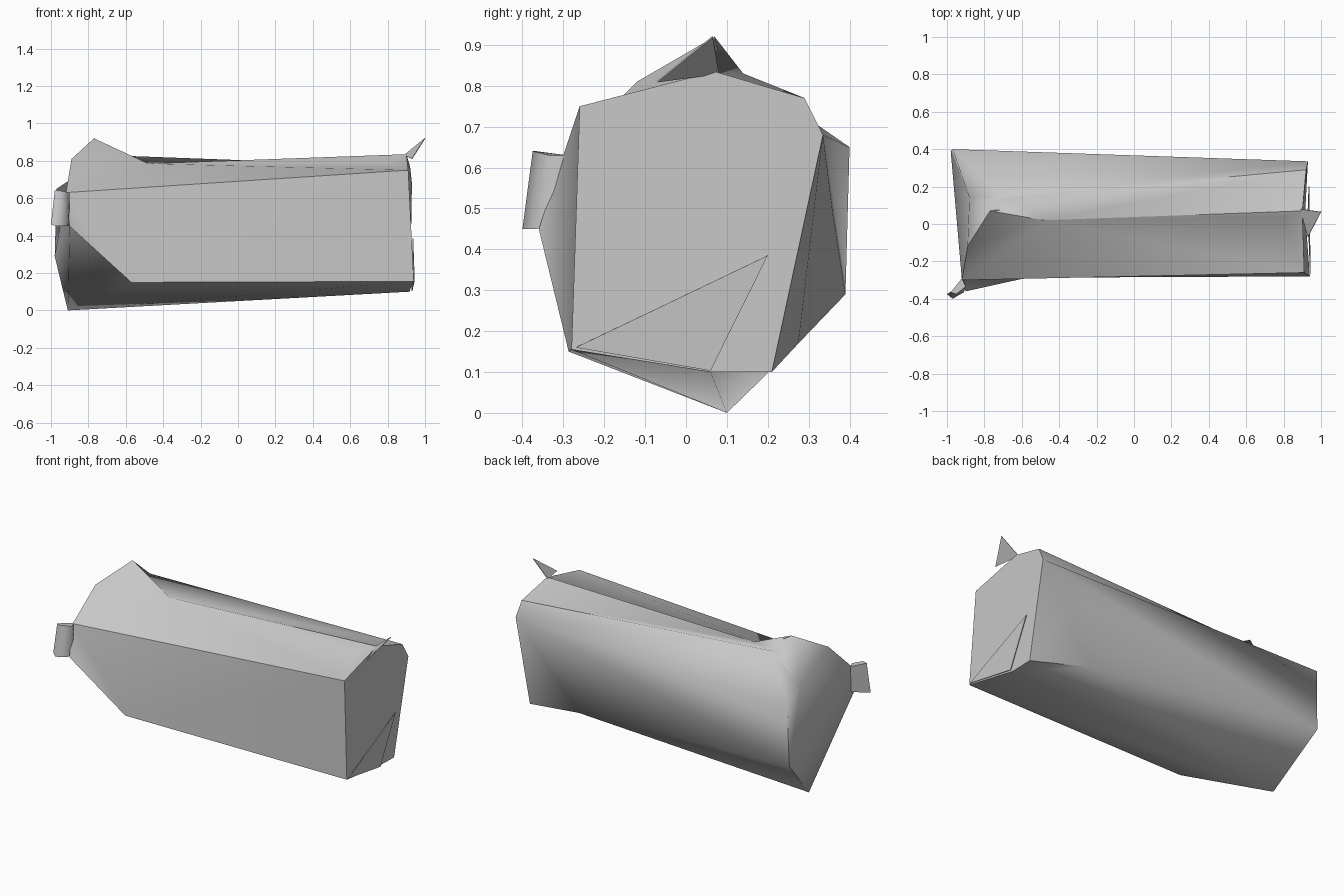
import bpy, bmesh, math

if "Cube" in bpy.data.objects:
    bpy.data.objects.remove(bpy.data.objects["Cube"])

# One plain grey for the whole wrapped bundle
grey = bpy.data.materials.new("plain grey")
grey.diffuse_color = (0.57, 0.57, 0.57, 1)
grey.use_nodes = True
grey.node_tree.nodes["Principled BSDF"].inputs["Base Color"].default_value = grey.diffuse_color


def build(name, points, faces, sharp=65):
    """Mesh from named corner points; each face is a string of point letters."""
    bm = bmesh.new()
    v = {k: bm.verts.new(p) for k, p in points.items()}
    for f in faces.split():
        bm.faces.new([v[c] for c in f])
    bmesh.ops.recalc_face_normals(bm, faces=bm.faces)
    for f in bm.faces:
        f.smooth = True
    for e in bm.edges:
        e.smooth = e.calc_face_angle(0) < math.radians(sharp)
    me = bpy.data.meshes.new(name)
    bm.to_mesh(me)
    bm.free()
    me.materials.append(grey)
    ob = bpy.data.objects.new(name, me)
    bpy.context.collection.objects.link(ob)
    return ob


def flap(name, pts, thickness=0.004):
    """Thin loose fold of the wrapping."""
    letters = "abcdefgh"[:len(pts)]
    ob = build(name, dict(zip(letters, pts)), letters)
    for f in ob.data.polygons:
        f.use_smooth = False
    mod = ob.modifiers.new("thickness", 'SOLIDIFY')
    mod.thickness = thickness
    mod.offset = 0
    return ob


# Main bundle: a-g is the right end, capitals are the left end and creases
body = {
    "a": (0.94, -0.28, 0.155), "b": (0.915, 0.06, 0.10), "c": (0.92, 0.21, 0.10),
    "d": (0.93, 0.335, 0.68), "e": (0.92, 0.29, 0.77), "f": (0.90, 0.07, 0.835),
    "g": (0.91, -0.26, 0.75),
    "D": (-0.91, 0.10, 0.0), "E": (-0.98, 0.39, 0.29), "B": (-0.97, 0.40, 0.65),
    "M": (-0.06, 0.36, 0.48), "N": (0.54, 0.275, 0.17),
    "F": (-0.57, -0.287, 0.15), "T": (-0.90, -0.36, 0.45), "U": (-0.92, -0.30, 0.63),
    "W": (-0.89, -0.12, 0.81), "P": (-0.77, 0.07, 0.92), "S": (-0.48, 0.02, 0.785),
    "V": (-0.70, 0.14, 0.83), "X": (-0.88, 0.14, 0.66), "G": (0.80, 0.04, 0.79),
}
front = "FagU FUT "
underside = "DFab DbN Nbc "
back = "DEN EMN NMd Ndc EBM MBd "
top = "UgS USW WSP BXV BVd Vde VeS Sef PVX PSV SgG gfG fSG "
left_end = "PXW WXU UXE XBE UET TED TDF "
right_end = "abcdefg"
build("wrapped_bundle", body, front + underside + back + top + left_end + right_end)

# Knotted tab on the left front corner
tab = {
    "a": (-0.91, -0.365, 0.45), "b": (-0.97, -0.40, 0.45),
    "c": (-0.95, -0.375, 0.64), "d": (-0.90, -0.335, 0.63),
    "e": (-0.90, -0.31, 0.46), "f": (-1.0, -0.375, 0.46),
    "g": (-0.98, -0.365, 0.64), "h": (-0.92, -0.29, 0.63),
}
build("corner_tab", tab, "abcd efgh abfe bcgf cdhg daeh")

# Pointed fold standing up at the right end of the top seam
flap("seam_spike", [(0.89, 0.08, 0.83), (1.0, 0.065, 0.92), (0.93, -0.07, 0.81)])

# Triangular fold laid over the right end
flap("end_fold", [(0.943, -0.27, 0.16), (0.93, 0.06, 0.103), (0.935, 0.20, 0.385)])

# Crumpled ridge running down from the left peak
flap("crumpled_ridge", [(-0.77, 0.07, 0.92), (-0.72, 0.075, 0.89), (-0.70, 0.06, 0.86),
                        (-0.48, 0.02, 0.785), (-0.64, 0.03, 0.81)])
